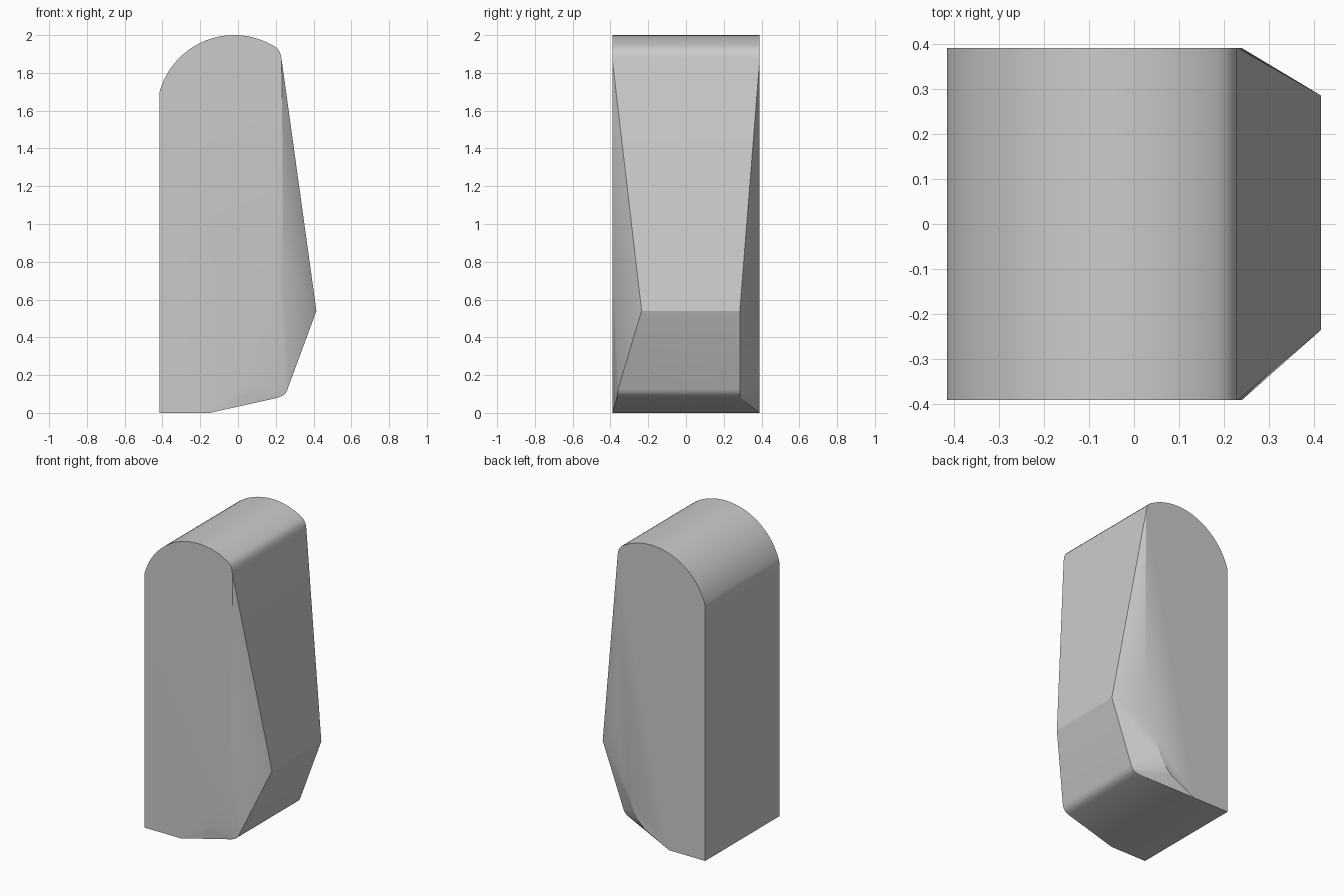
import bpy, bmesh, math

cube = bpy.data.objects.get("Cube")
if cube:
    bpy.data.objects.remove(cube)

LEFT, HALF = -0.415, 0.39

# Domed top of the side outline, with a small rounded shoulder
dome_r, dome_x = 0.41, -0.02
start = math.atan2(1.70 - (2 - dome_r), LEFT - dome_x)
end = math.acos((0.185 - dome_x) / dome_r)
dome = []
for i in range(33):
    a = start + (end - start) * i / 32
    dome.append((dome_x + dome_r * math.cos(a), 2 - dome_r + dome_r * math.sin(a)))
shoulder = [(0.205, 1.932), (0.219, 1.916), (0.227, 1.895), (0.231, 1.87)]

# Edge of the flat sides where they curve into the tapered nose
flat_edge = [(0.24, 0.8), (0.212, 0.6), (0.182, 0.43), (0.15, 0.3), (0.115, 0.2),
             (0.08, 0.14), (0.03, 0.09), (-0.15, 0), (LEFT, 0)]

# Nose outline with its inset on the front and back sides
nose = [(0.415, 0.54, -0.235, 0.285), (0.262, 0.125, -0.36, 0.285),
        (0.252, 0.104, -0.362, 0.285), (0.235, 0.09, -0.364, 0.285),
        (0.21, 0.08, -0.366, 0.285)]

# Convex body spanning all outlines
bm = bmesh.new()
for x, z in dome + shoulder + flat_edge:
    for y in (-HALF, HALF):
        bm.verts.new((x, y, z))
for x, z, front, back in nose:
    for y in (front, back):
        bm.verts.new((x, y, z))
hull = bmesh.ops.convex_hull(bm, input=bm.verts[:])
inside = [v for v in hull["geom_interior"] if isinstance(v, bmesh.types.BMVert)]
bmesh.ops.delete(bm, geom=inside, context="VERTS")
bmesh.ops.dissolve_limit(bm, angle_limit=math.radians(0.5), verts=bm.verts[:], edges=bm.edges[:])
bmesh.ops.recalc_face_normals(bm, faces=bm.faces[:])

mesh = bpy.data.meshes.new("wedge_body")
bm.to_mesh(mesh)
bm.free()
body = bpy.data.objects.new("wedge_body", mesh)
bpy.context.collection.objects.link(body)

# Plain grey
grey = bpy.data.materials.new("plain_grey")
grey.use_nodes = True
colour = (0.6, 0.6, 0.6, 1)
grey.diffuse_color = colour
grey.node_tree.nodes["Principled BSDF"].inputs["Base Color"].default_value = colour
mesh.materials.append(grey)

bpy.ops.object.select_all(action="DESELECT")
body.select_set(True)
bpy.context.view_layer.objects.active = body
bpy.ops.object.shade_smooth_by_angle(angle=math.radians(28))
